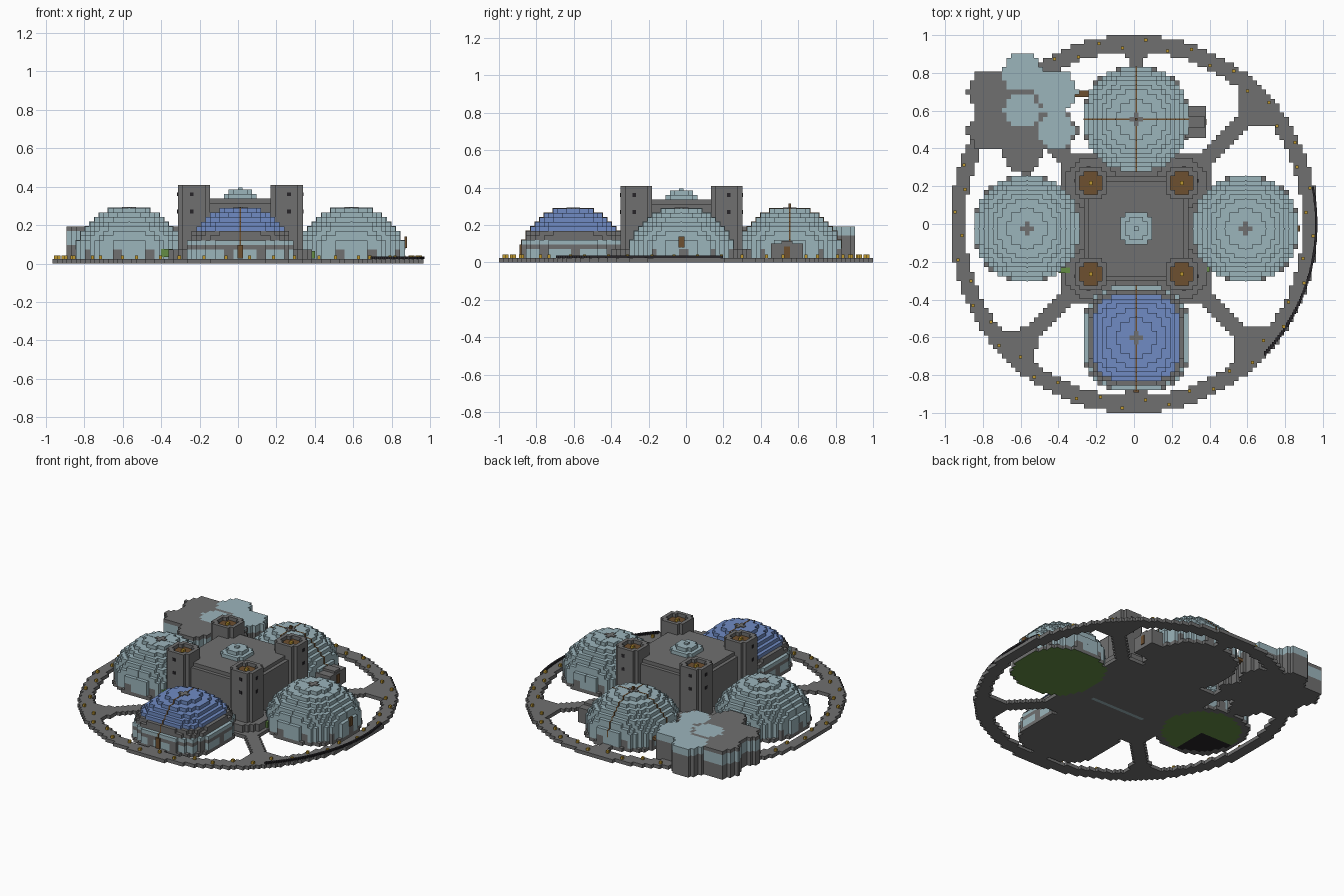
import bpy, bmesh, math
from mathutils import Vector

cube = bpy.data.objects.get("Cube")
if cube:
    bpy.data.objects.remove(cube)

V = 2 / 83                      # block size
CX, CY = V / 2, -V              # centre of the middle block

PALETTE = {
    "stone grey": (0.16, 0.16, 0.16), "pale glass": (0.33, 0.46, 0.50),
    "blue glass": (0.16, 0.26, 0.55), "timber brown": (0.155, 0.08, 0.03),
    "lamp gold": (0.51, 0.31, 0.03), "grass green": (0.13, 0.27, 0.06),
    "black": (0.02, 0.018, 0.022),
}
MATS = {}
for label, rgb in PALETTE.items():
    m = bpy.data.materials.new(label)
    m.use_nodes = True
    m.diffuse_color = (*rgb, 1)
    m.node_tree.nodes["Principled BSDF"].inputs["Base Color"].default_value = (*rgb, 1)
    MATS[label] = m
GREY, GLASS, BLUE, BROWN, GOLD, GREEN, BLACK = PALETTE


def finish(name, bm, labels):
    mesh = bpy.data.meshes.new(name)
    for label in labels:
        mesh.materials.append(MATS[label])
    bm.to_mesh(mesh)
    bm.free()
    obj = bpy.data.objects.new(name, mesh)
    bpy.context.collection.objects.link(obj)
    return obj


def blocks(name, cells, floor=None):
    """Outer skin of a set of blocks {(i, j, k): colour}; floor recolours the underside."""
    bm, verts, labels = bmesh.new(), {}, []

    def corner(p):
        if p not in verts:
            verts[p] = bm.verts.new((CX + (p[0] - .5) * V, CY + (p[1] - .5) * V, p[2] * V))
        return verts[p]

    for cell, colour in cells.items():
        for axis in range(3):
            u, w = (axis + 1) % 3, (axis + 2) % 3
            for side in (0, 1):
                near = list(cell)
                near[axis] += 2 * side - 1
                if tuple(near) in cells:
                    continue
                loop = []
                for a, b in ((0, 0), (1, 0), (1, 1), (0, 1)):
                    p = list(cell)
                    p[axis] += side
                    p[u] += a
                    p[w] += b
                    loop.append(corner(tuple(p)))
                face = bm.faces.new(loop if side else loop[::-1])
                label = colour
                if floor and axis == 2 and side == 0 and cell[2] == 0:
                    label = floor(cell[0], cell[1])
                if label not in labels:
                    labels.append(label)
                face.material_index = labels.index(label)
    return finish(name, bm, labels)


def boxes(name, colour, items):
    """One object of plain boxes, each (centre, size)."""
    bm = bmesh.new()
    for centre, size in items:
        made = bmesh.ops.create_cube(bm, size=1)["verts"]
        bmesh.ops.scale(bm, vec=size, verts=made)
        bmesh.ops.translate(bm, vec=centre, verts=made)
    return finish(name, bm, [colour])


def area(half):
    return [(i, j) for i in range(-half, half + 1) for j in range(-half, half + 1)]


def dome_radius(k):
    return 11.7 if k == 0 else min(11.4, math.sqrt(12.2 ** 2 - (k + .5) ** 2))


def inside(i, j, r, power):
    return abs(i) ** power + abs(j) ** power < r ** power


# Domes with pillars round the foot
DOMES = {"front": (0, -24), "back": (0, 24), "left": (24, 0), "right": (-24, 0)}


def dome(name, ci, cj):
    front = name == "front"
    power = 3 if front else 2.3
    cells = {}
    for k in range(12):
        for i, j in area(12):
            if not inside(i, j, dome_radius(k), power):
                continue
            pillar = int((math.atan2(j, i) + math.pi) * 20 / math.pi) % 4 == 0
            if k == 0 or (k < 3 and pillar) or (front and k in (3, 5, 6)):
                colour = GREY
            else:
                colour = BLUE if front and k > 6 else GLASS
            cells[ci + i, cj + j, k] = colour

    def floor(i, j):
        i, j = i - ci, j - cj
        if name == "left":
            return GREEN
        if name == "right" and inside(i, j, 10.2, 2):
            return BLACK if i < 0 and j < 0 else GREEN
        return GREY
    blocks(name + "_dome", cells, floor)

    # Ribs over the dome and the boss on top
    x, y = CX + ci * V, CY + cj * V
    ribs = []
    for k in range(3, 12):
        reach = 2 * (math.ceil(dome_radius(k)) - .5) * V + .006
        z = (k + .5) * V + .0015
        ribs.append(((x, y, z), (.008, reach, V)))
        if not front:
            ribs.append(((x, y, z), (reach, .008, V)))
    boxes(name + "_dome_ribs", BROWN if cj else GLASS, ribs)
    boxes(name + "_dome_boss", GREY, [((x, y, 12 * V), (3 * V, V, .01)),
                                      ((x, y, 12 * V), (V, 3 * V, .01))])


for side, (ci, cj) in DOMES.items():
    dome(side, ci, cj)


# Ring walk, spokes and plaza share one ground layer
def on_ground(i, j):
    if any(inside(i - a, j - b, 11.7, 2.3) for a, b in DOMES.values()):
        return False
    x, y = CX + i * V, CY + j * V
    e = math.hypot(x / .975, y)
    if e > 1:
        return False
    if e > .915 or (max(abs(i), abs(j)) <= 16 and abs(i) + abs(j) <= 30):
        return True
    flare = max(0, e - .80) * 50
    diagonal = abs(abs(i) - abs(j)) <= 2 + flare
    axial = abs(i) <= 1 + max(0, e - .88) * 90 and abs(j) > 30
    return diagonal or axial


ground = {(i, j, 0): GREY for i, j in area(43) if on_ground(i, j)}
blocks("ring_walk_and_plaza", ground,
       lambda i, j: GLASS if j == -5 and abs(i) <= 8 else GREY)

# Central hall with a stepped roof and a small skylight dome
hall = {(i, j, k): GREY for k in range(1, 14) for i, j in area(11)
        if max(abs(i), abs(j)) <= (11 if k < 13 else 10)}
blocks("central_hall", hall)
sky = {(i, j, k): GLASS for k, r in ((14, 3.7), (15, 2.5)) for i, j in area(4)
       if inside(i, j, r, 2)}
blocks("skylight_dome", sky)
boxes("skylight_cap", GLASS, [((CX, CY, 16 * V + .005), (V, V, .012))])

# Corner towers: octagonal shaft, hollow crown, timber floor, lamp
lamps = []
for sx in (-1, 1):
    for sy in (-1, 1):
        label = ("left" if sx > 0 else "right") + ("_back" if sy > 0 else "_front")
        tower = {}
        for k in range(1, 17):
            for i, j in area(5):
                a, b = abs(i), abs(j)
                plinth = k < 3 and a + b <= 7
                shaft = max(a, b) <= 3 and a + b <= 5
                core = max(a, b) <= 2 and a + b <= 3
                if plinth or (shaft and not (k == 16 and core)):
                    tower[10 * sx + i, 10 * sy + j, k] = BROWN if k == 15 and core else GREY
        blocks(label + "_tower", tower)
        x, y = CX + 10 * sx * V, CY + 10 * sy * V
        lamps.append(((x, y, 16 * V + .008), (.02, .02, .016)))
        edge = 3.5 * V
        boxes(label + "_tower_windows", BLACK,
              [((x + V * .5 * sx, y + edge * sy, z), (.02, .006, .02)) for z in (.27, .36)] +
              [((x + edge * sx, y + V * .5 * sy, z), (.006, .02, .02)) for z in (.27, .36)])

# Lamps along the ring
for n in range(48):
    t = 2 * math.pi * (n + .5) / 48
    r = .975 if n % 2 else .935
    lamps.append(((.975 * r * math.cos(t), r * math.sin(t), V + .008), (.016, .016, .018)))
boxes("lamps", GOLD, lamps)

# Dark kerb on the outer edge of the ring
kerb = []
for n in range(60):
    t = math.radians(-44 + n * 55 / 59)
    kerb.append(((.965 * math.cos(t), .985 * math.sin(t), V + .006), (.012, .022, .014)))
boxes("dark_kerb", BLACK, kerb)

# Honeycomb annex of seven cells, four with glass roofs
H = .103
AX, AY = -.591, .597
ROOMS = [(0, 0, True), (0, 2, True), (1, 1, True), (1, -1, True),
         (-1, 1, False), (-1, -1, False), (0, -2, False)]
annex = {}
for i, j in [(i, j) for i in range(-42, -8) for j in range(8, 43)]:
    for a, b, glazed in ROOMS:
        dx = abs(CX + i * V - AX - a * H * math.sqrt(3))
        dy = abs(CY + j * V - AY - b * H)
        if dy <= H and dy + math.sqrt(3) * dx <= 2 * H:
            for k in range(8):
                if glazed:
                    colour = GLASS if k > 5 else GREY
                    rim = dy > .088 or dy + math.sqrt(3) * dx > .178
                    if k == 7 and rim and (a, b) in ((0, 0), (1, -1)):
                        colour = GREY
                else:
                    colour = GLASS if 3 < k < 7 else GREY
                annex[i, j, k] = colour
            break
blocks("honeycomb_annex", annex)
boxes("annex_corridor", GREY, [((-.57, .27, .05), (.05, .1, .1))])
boxes("annex_bridge", BROWN, [((-.28, .69, .085), (.16, .035, .02))])

# Porch beside the back dome
boxes("porch", GREY, [((.325, .54, .05), (.11, .17, .1)), ((.325, .54, .105), (.1, .06, .02))])
boxes("doors", BROWN, [((CX, -.885, .06), (.03, .012, .07)),
                       ((.872, CY, .11), (.012, .03, .06)),
                       ((.382, .54, .055), (.006, .03, .06))])
boxes("back_dome_spire", BROWN, [((CX, CY + 24 * V, .3), (.014, .014, .03))])

# Planting by the side domes
boxes("shrubs", GREEN, [((-.37, -.245, .055), (.06, .03, .04)), ((.385, -.24, .045), (.03, .03, .04))])
